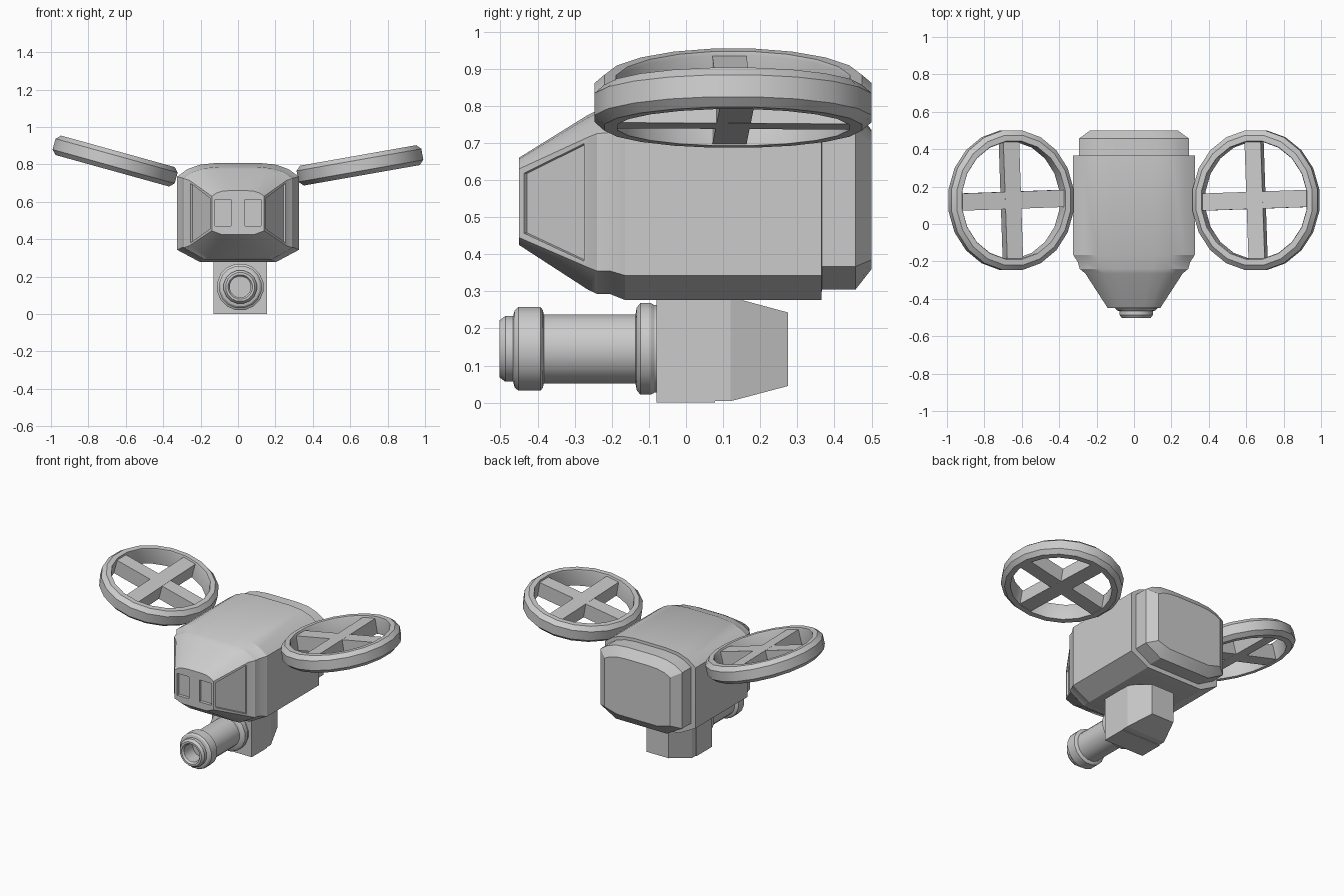
import bpy, bmesh
from math import cos, sin, pi, radians
from mathutils import Matrix, Vector

if "Cube" in bpy.data.objects:
    bpy.data.objects.remove(bpy.data.objects["Cube"])


def finish(name, bm, smooth=None):
    bmesh.ops.recalc_face_normals(bm, faces=bm.faces)
    me = bpy.data.meshes.new(name)
    bm.to_mesh(me)
    bm.free()
    ob = bpy.data.objects.new(name, me)
    bpy.context.collection.objects.link(ob)
    if smooth:
        bpy.ops.object.select_all(action='DESELECT')
        ob.select_set(True)
        bpy.context.view_layer.objects.active = ob
        bpy.ops.object.shade_smooth_by_angle(angle=radians(smooth))
    return ob


def loft(bm, sections, closed=False):
    """Bridge equal-length point loops; cap the ends unless closed."""
    rings = [[bm.verts.new(p) for p in s] for s in sections]
    n = len(rings[0])
    pairs = list(zip(rings, rings[1:])) + ([(rings[-1], rings[0])] if closed else [])
    for a, b in pairs:
        for i in range(n):
            j = (i + 1) % n
            bm.faces.new((a[i], a[j], b[j], b[i]))
    if not closed:
        bm.faces.new(rings[0])
        bm.faces.new(rings[-1])


def box(bm, lo, hi):
    c = [(a + b) / 2 for a, b in zip(lo, hi)]
    s = [b - a for a, b in zip(lo, hi)]
    m = Matrix.Translation(c) @ Matrix.Diagonal((*s, 1))
    bmesh.ops.create_cube(bm, size=1, matrix=m)


def hull_section(y, w, bottom, side_lo, side_hi, top):
    """Flat sides, chamfered belly, arched roof."""
    h = top - side_hi
    half = [(0.62 * w, bottom), (w, side_lo), (w, side_hi),
            (0.83 * w, side_hi + 0.55 * h), (0.62 * w, side_hi + 0.88 * h), (0.35 * w, top)]
    pts = half + [(-x, z) for x, z in reversed(half)]
    return [(x, y, z) for x, z in pts]


# Hull: tapered nose, main body, stepped and chamfered rear
bm = bmesh.new()
loft(bm, [hull_section(*s) for s in (
    (-0.45, 0.14, 0.425, 0.445, 0.63, 0.66),
    (-0.265, 0.26, 0.305, 0.365, 0.715, 0.775),
    (-0.24, 0.29, 0.293, 0.355, 0.725, 0.787),
    (-0.205, 0.30, 0.293, 0.355, 0.728, 0.79),
    (-0.165, 0.325, 0.277, 0.343, 0.735, 0.808),
    (0.365, 0.325, 0.277, 0.343, 0.735, 0.808),
    (0.366, 0.293, 0.305, 0.367, 0.73, 0.79),
    (0.457, 0.293, 0.305, 0.367, 0.73, 0.79),
    (0.50, 0.235, 0.36, 0.385, 0.70, 0.735))])
bmesh.ops.recalc_face_normals(bm, faces=bm.faces)
# Side windows sunk into the nose cheeks
cheeks = []
for f in bm.faces:
    c = f.calc_center_median()
    if -0.40 < c.y < -0.30 and abs(f.normal.x) > 0.75 and 0.5 < c.z < 0.6:
        cheeks.append(f)
bmesh.ops.inset_individual(bm, faces=cheeks, thickness=0.02)
bmesh.ops.inset_individual(bm, faces=cheeks, thickness=0.002, depth=-0.012)
hull = finish("hull", bm, 25)

# Front windows cut into the nose
bm = bmesh.new()
for s in (-1, 1):
    x0, x1 = sorted((s * 0.037, s * 0.124))
    box(bm, (x0, -0.5, 0.47), (x1, -0.43, 0.612))
cutter = finish("front_window_cutter", bm)
cutter.hide_render = True
cutter.hide_viewport = True
mod = hull.modifiers.new("front_windows", 'BOOLEAN')
mod.object = cutter
mod.solver = 'EXACT'

# Gun housing: square block tapering to the rear
GX, GZ = 0.012, 0.145
bm = bmesh.new()
loft(bm, [[(GX + sx * w, y, z) for sx, z in ((-1, z0), (1, z0), (1, z1), (-1, z1))]
          for y, w, z0, z1 in ((-0.08, 0.14, 0.004, 0.285), (0.12, 0.14, 0.004, 0.285),
                               (0.275, 0.08, 0.045, 0.243))])
box(bm, (GX - 0.142, -0.079, 0), (GX + 0.142, 0.078, 0.28))
finish("gun_housing", bm)

# Gun barrel: lathed profile (y, radius) with a hollow muzzle
profile = [(-0.06, 0.12), (-0.085, 0.12), (-0.095, 0.126), (-0.123, 0.126), (-0.133, 0.113),
           (-0.136, 0.095), (-0.383, 0.095), (-0.386, 0.107), (-0.392, 0.115), (-0.452, 0.115),
           (-0.462, 0.105), (-0.466, 0.09), (-0.487, 0.09), (-0.503, 0.078), (-0.503, 0.066),
           (-0.49, 0.057), (-0.40, 0.057)]
bm = bmesh.new()
N = 16
loft(bm, [[(GX + r * cos(2 * pi * (i + .5) / N), y, GZ + r * sin(2 * pi * (i + .5) / N))
           for i in range(N)] for y, r in profile])
finish("gun_barrel", bm, 30)


# Rotor: bevelled oval ring with a cross of spokes, tilted outwards
def rotor(name, centre, tilt, twist):
    A, B, M = 0.343, 0.378, 20
    place = Matrix.Translation(centre) @ Matrix.Rotation(radians(tilt), 4, 'Y')
    bm = bmesh.new()
    ring = [(1.0, -0.03), (1.0, 0.03), (0.93, 0.054), (0.845, 0.054),
            (0.835, 0.044), (0.835, -0.054), (0.93, -0.054)]
    loft(bm, [[(A * k * cos(2 * pi * (i + .5) / M), B * k * sin(2 * pi * (i + .5) / M), z)
               for i in range(M)] for k, z in ring], closed=True)
    bm.transform(place)
    finish(name + "_ring", bm, 30)
    bm = bmesh.new()
    box(bm, (-0.30, -0.046, -0.05), (0.30, 0.046, 0.042))
    box(bm, (-0.044, -0.33, -0.0505), (0.044, 0.33, 0.0425))
    bm.transform(place @ Matrix.Rotation(radians(twist), 4, 'Z'))
    finish(name + "_spokes", bm)


rotor("left_rotor", (-0.657, 0.127, 0.818), 15.5, 2)
rotor("right_rotor", (0.652, 0.127, 0.795), -10, 2)
